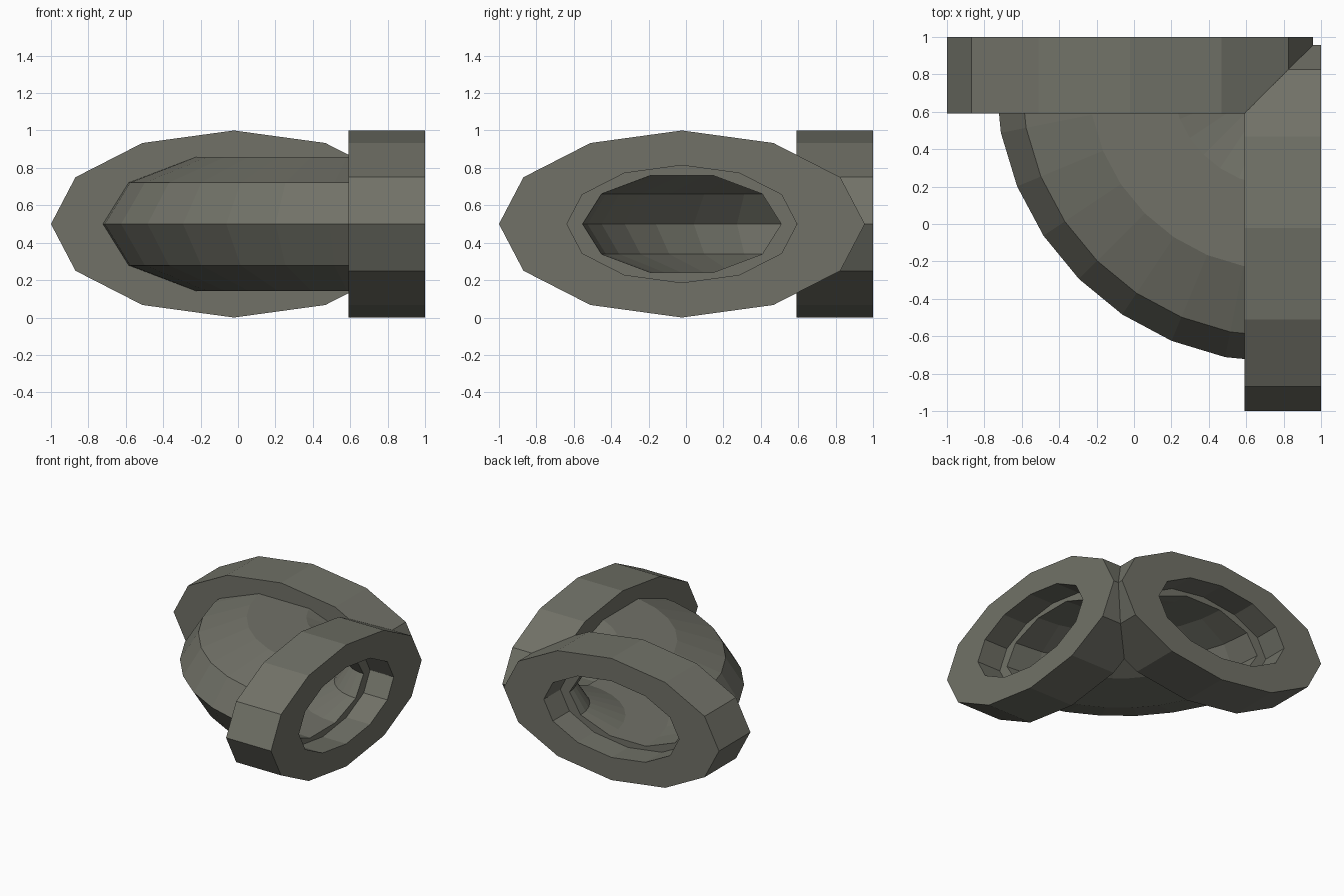
import bpy, bmesh, math

if "Cube" in bpy.data.objects:
    bpy.data.objects.remove(bpy.data.objects["Cube"])

C = -0.022          # sideways centre of both openings
Z = 0.5             # height of the pipe axis
BEND = 0.785        # bend pivot is at (BEND, BEND)

mat = bpy.data.materials.new("olive grey")
mat.diffuse_color = (0.165, 0.167, 0.137, 1)
mat.use_nodes = True
mat.node_tree.nodes["Principled BSDF"].inputs["Base Color"].default_value = mat.diffuse_color


def ellipse(n, ru, rz):
    return [(ru * math.cos(2 * math.pi * i / n), rz * math.sin(2 * math.pi * i / n))
            for i in range(n)]


def tube(name, n, outer, inner, stations):
    """Hollow tube; each station maps (sideways, up) offsets to a 3D point."""
    bm = bmesh.new()
    rings = [[[bm.verts.new(st(u, v)) for u, v in ellipse(n, *r)] for st in stations]
             for r in (outer, inner)]

    def bridge(a, b):
        for i in range(n):
            j = (i + 1) % n
            bm.faces.new((a[i], a[j], b[j], b[i]))

    for shell in rings:
        for a, b in zip(shell, shell[1:]):
            bridge(a, b)
    for end in (0, -1):
        bridge(rings[0][end], rings[1][end])
    bmesh.ops.recalc_face_normals(bm, faces=bm.faces)
    me = bpy.data.meshes.new(name)
    bm.to_mesh(me)
    bm.free()
    me.materials.append(mat)
    ob = bpy.data.objects.new(name, me)
    bpy.context.collection.objects.link(ob)
    return ob


# Two matching flanges, one facing back and one facing right
OUT, HOLE = (0.978, 0.5), (0.615, 0.314)
tube("back_flange", 12, OUT, HOLE,
     [lambda u, v, y=y: (C + u, y, Z + v) for y in (0.592, 1.0)])
tube("right_flange", 12, OUT, HOLE,
     [lambda u, v, x=x: (x, C + u, Z + v) for x in (0.592, 1.0)])


# Quarter-turn elbow pipe, ending inside the flanges
def bend_station(a):
    def at(u, v):
        r = BEND - C - u
        return (BEND - r * math.cos(a), BEND - r * math.sin(a), Z + v)
    return at


tube("elbow_pipe", 10, (0.719, 0.376), (0.531, 0.274),
     [bend_station(math.pi / 2 * k / 8) for k in range(9)])
